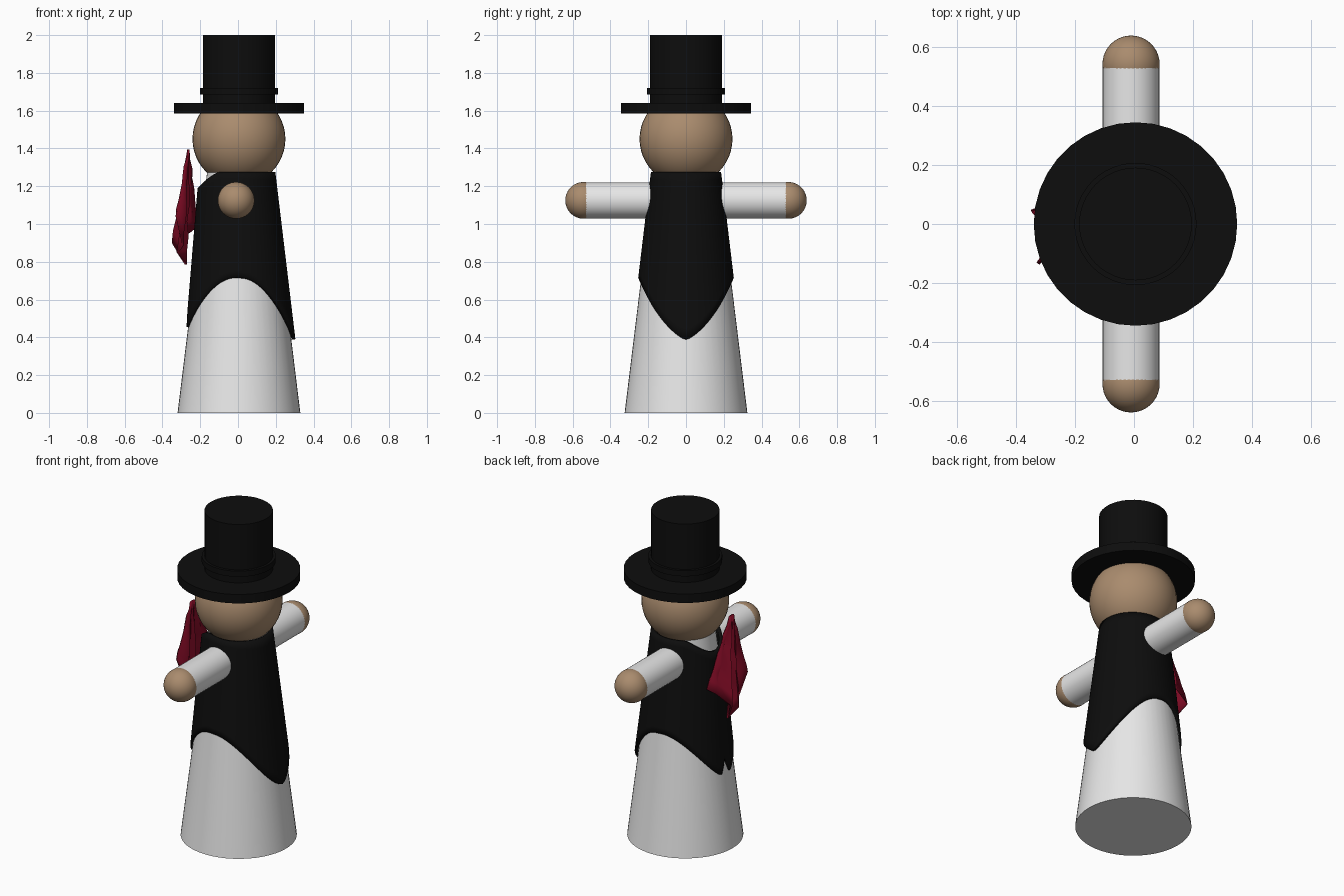
import bpy, bmesh, math, random

if "Cube" in bpy.data.objects:
    bpy.data.objects.remove(bpy.data.objects["Cube"])

random.seed(4)


def material(name, rgb):
    m = bpy.data.materials.new(name)
    m.diffuse_color = (*rgb, 1)
    m.use_nodes = True
    m.node_tree.nodes["Principled BSDF"].inputs["Base Color"].default_value = m.diffuse_color
    return m


WHITE = material("white_cloth", (0.8, 0.8, 0.8))
SKIN = material("tan_wood", (0.40, 0.26, 0.155))
BLACK = material("black_felt", (0.004, 0.004, 0.004))
RED = material("dark_red_cloth", (0.19, 0.003, 0.016))
CX = 0.005


def finish(ob, name, mat, angle=35):
    ob.name = name
    ob.data.materials.append(mat)
    bpy.ops.object.select_all(action='DESELECT')
    ob.select_set(True)
    bpy.context.view_layer.objects.active = ob
    bpy.ops.object.shade_smooth_by_angle(angle=math.radians(angle))
    return ob


def cone(name, mat, r1, r2, z1, z2, sides=48):
    bpy.ops.mesh.primitive_cone_add(vertices=sides, radius1=r1, radius2=r2,
                                    depth=z2 - z1, location=(CX, 0, (z1 + z2) / 2))
    return finish(bpy.context.object, name, mat)


def sphere(name, mat, r, loc):
    bpy.ops.mesh.primitive_uv_sphere_add(segments=40, ring_count=24, radius=r, location=loc)
    return finish(bpy.context.object, name, mat)


def grid_mesh(name, mat, rows, closed, thickness, angle):
    """Sheet through rows of points, thickened inward or to both sides."""
    bm = bmesh.new()
    vs = [[bm.verts.new(p) for p in row] for row in rows]
    n = len(rows[0])
    for a, b in zip(vs, vs[1:]):
        for i in range(n if closed else n - 1):
            j = (i + 1) % n
            bm.faces.new((a[i], a[j], b[j], b[i]))
    me = bpy.data.meshes.new(name)
    bm.to_mesh(me)
    bm.free()
    ob = bpy.data.objects.new(name, me)
    bpy.context.collection.objects.link(ob)
    finish(ob, name, mat, angle)
    mod = ob.modifiers.new("thickness", 'SOLIDIFY')
    mod.thickness = thickness
    mod.offset = -1 if closed else 0
    return ob


# Body and head
cone("body", WHITE, 0.325, 0.168, 0, 1.28)
sphere("head", SKIN, 0.246, (CX, 0, 1.45))

# Hat
cone("hat_brim", BLACK, 0.345, 0.345, 1.585, 1.64, 36)
cone("hat_band", BLACK, 0.207, 0.207, 1.685, 1.72)
cone("hat_crown", BLACK, 0.191, 0.191, 1.63, 2.0)

# Sleeve through the shoulders, with a round hand at each end
bpy.ops.mesh.primitive_cylinder_add(vertices=40, radius=0.096, depth=1.084,
                                    location=(-0.01, 0, 1.125),
                                    rotation=(math.pi / 2, 0, 0))
finish(bpy.context.object, "sleeves", WHITE)
for side, y in (("left", -0.542), ("right", 0.542)):
    sphere(side + "_hand", SKIN, 0.097, (-0.01, y, 1.125))

# Vest: flared shell with pointed tails, small front notch and lowered neckline
SEG, ROWS = 96, 16
vest = []
for k in range(ROWS + 1):
    t = k / ROWS
    ring = []
    for i in range(SEG):
        a = 2 * math.pi * i / SEG
        front = max(0.0, -math.cos(a))
        low = 0.39 + 0.325 * abs(math.sin(a)) ** 1.45 + 0.04 * front
        low += 0.12 * max(0.0, 1 - abs(math.degrees(a) - 180) / 8)
        top = 1.275 - 0.085 * max(0.0, (front - 0.5) * 2) ** 1.5
        z = low + (top - low) * t
        r = 0.292 - 0.12 * (z - 0.39)
        x = 0.012 - 0.03 * front * max(0.0, (z - 0.39) / 0.8)
        ring.append((x + r * math.cos(a), r * math.sin(a), z))
    vest.append(ring)
grid_mesh("vest", BLACK, vest, True, 0.02, 40)

# Handkerchief: folds fanning down from a pinched top edge
hem = [(-0.215, 0.105, 0.99), (-0.25, 0.07, 0.96), (-0.345, 0.05, 0.90),
       (-0.275, -0.01, 0.785), (-0.32, -0.055, 0.85), (-0.29, -0.09, 0.89),
       (-0.325, -0.135, 1.04)]
cloth = []
for k in range(9):
    t = k / 8
    row = []
    for i, (x, y, z) in enumerate(hem):
        wob = random.uniform(-0.006, 0.006) if 0 < k < 8 else 0
        x0, y0, z0 = -0.262, -0.05 - 0.006 * i, 1.395
        row.append((x0 + (x - x0) * t + wob, y0 + (y - y0) * t, z0 + (z - z0) * t))
    cloth.append(row)
grid_mesh("handkerchief", RED, cloth, False, 0.012, 30)
